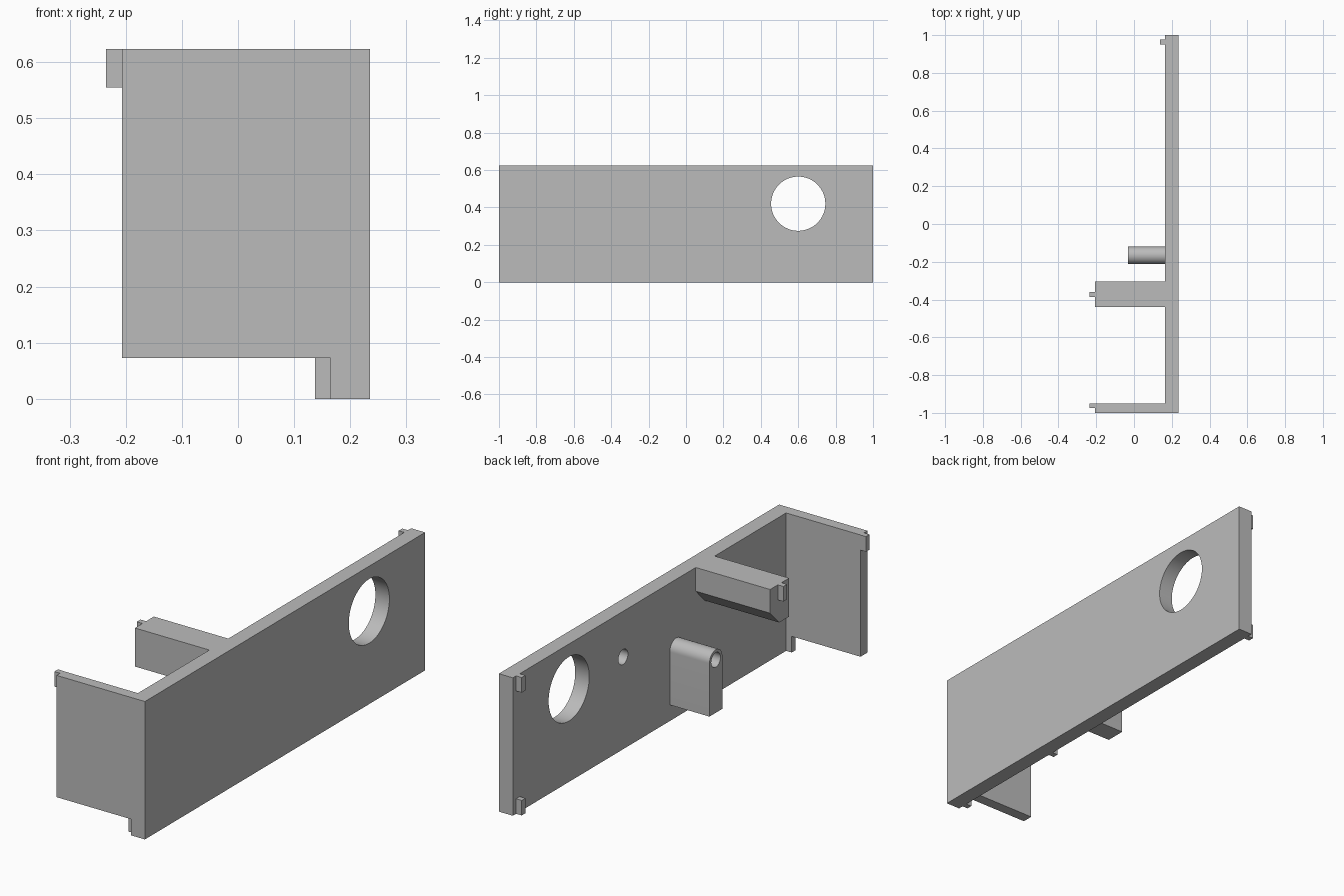
import bpy, bmesh, math
from mathutils import Matrix, Vector

if "Cube" in bpy.data.objects:
    bpy.data.objects.remove(bpy.data.objects["Cube"])

grey = bpy.data.materials.new("light_grey")
grey.use_nodes = True
grey.diffuse_color = (0.5, 0.5, 0.5, 1)
grey.node_tree.nodes["Principled BSDF"].inputs["Base Color"].default_value = (0.5, 0.5, 0.5, 1)

INNER, OUTER = 0.165, 0.235      # panel thickness along x
ARM_END = -0.207                 # free end of the wall and the arm
TOP, LOW = 0.623, 0.073          # panel top, underside of the wall
PEG, PEG_H = 0.028, 0.068


def extrude_x(name, profile, x0, x1):
    """Solid from a closed (y, z) profile swept along x."""
    bm = bmesh.new()
    face = bm.faces.new([bm.verts.new((x0, y, z)) for y, z in profile])
    swept = bmesh.ops.extrude_face_region(bm, geom=[face])["geom"]
    verts = [v for v in swept if isinstance(v, bmesh.types.BMVert)]
    bmesh.ops.translate(bm, verts=verts, vec=Vector((x1 - x0, 0, 0)))
    bmesh.ops.recalc_face_normals(bm, faces=bm.faces)
    mesh = bpy.data.meshes.new(name)
    bm.to_mesh(mesh)
    bm.free()
    mesh.materials.append(grey)
    obj = bpy.data.objects.new(name, mesh)
    bpy.context.collection.objects.link(obj)
    return obj


def box(name, x0, x1, y0, y1, z0, z1):
    return extrude_x(name, [(y0, z0), (y1, z0), (y1, z1), (y0, z1)], x0, x1)


def arc(y, z, r, start, end, steps):
    angles = [start + (end - start) * i / steps for i in range(steps + 1)]
    return [(y + r * math.cos(a), z + r * math.sin(a)) for a in angles]


def bore(target, y, z, r, x0, x1):
    """Cut a round hole along x."""
    cutter = extrude_x("hole_cutter", arc(y, z, r, 0, math.tau, 64)[:-1], x0, x1)
    cutter.hide_render = True
    mod = target.modifiers.new("hole", "BOOLEAN")
    mod.operation, mod.solver, mod.object = "DIFFERENCE", "EXACT", cutter
    bpy.context.view_layer.objects.active = target
    bpy.ops.object.modifier_apply(modifier=mod.name)
    bpy.data.objects.remove(cutter)


def smooth(obj):
    bpy.ops.object.select_all(action="DESELECT")
    obj.select_set(True)
    bpy.context.view_layer.objects.active = obj
    bpy.ops.object.shade_smooth_by_angle(angle=math.radians(30))


# Long panel with a round window and a blind socket on the inner side
panel = box("side_panel", INNER, OUTER, -1, 1, 0, TOP)
bore(panel, 0.6, 0.42, 0.145, INNER - 0.1, OUTER + 0.1)
bore(panel, 0.213, 0.417, 0.034, INNER - 0.1, INNER + 0.045)
smooth(panel)

# Front end wall
box("front_wall", ARM_END, INNER, -1, -0.95, LOW, TOP)

# Support arm with one chamfered lower edge
extrude_x("support_arm",
          [(-0.44, 0.449), (-0.37, 0.449), (-0.305, 0.516), (-0.305, TOP), (-0.44, TOP)],
          ARM_END, INNER)

# Round-topped boss with a blind bore
R, BY, BZ = 0.046, -0.166, 0.312
boss = extrude_x("boss_block",
                 [(BY - R, LOW), (BY + R, LOW)] + arc(BY, BZ, R, 0, math.pi, 24),
                 -0.033, INNER)
bore(boss, BY, BZ, 0.033, -0.1, 0.13)
smooth(boss)

# Locating pegs: at the free ends, and along the panel's inner face
for name, x, y, z0, z1 in (
        ("wall_peg", ARM_END, -0.975, TOP - PEG_H, TOP),
        ("arm_peg", ARM_END, -0.386, TOP - PEG_H, TOP),
        ("panel_top_peg", INNER, 0.951, TOP - PEG_H, TOP),
        ("panel_low_back_peg", INNER, 0.951, 0, PEG_H),
        ("panel_low_middle_peg", INNER, -0.386, 0, PEG_H),
        ("panel_low_front_peg", INNER, -0.976, 0, LOW)):
    box(name, x - PEG, x, y, y + 0.026, z0, z1)
